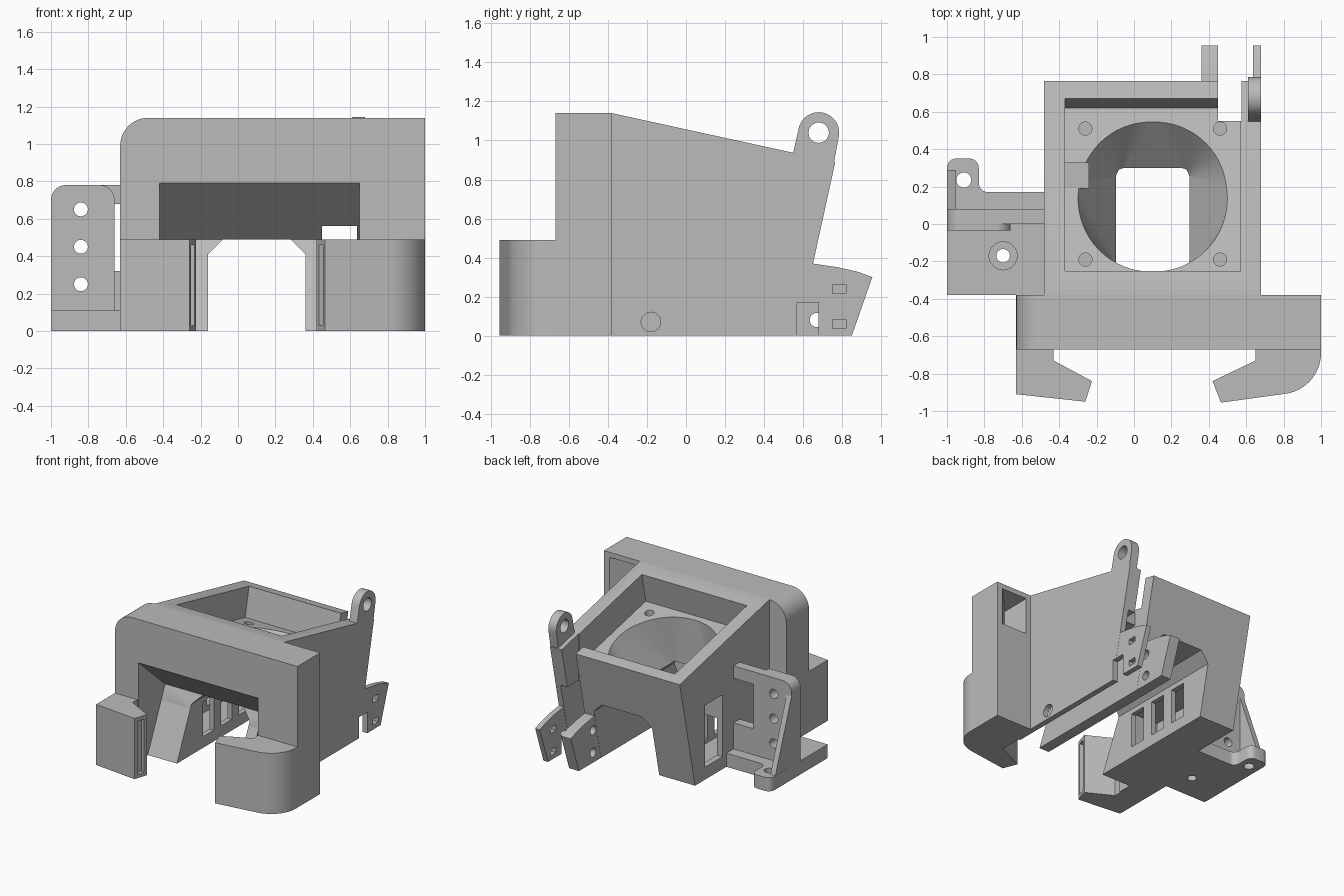
import bpy, bmesh
from math import sin, cos, pi, radians
from mathutils import Vector

cube = bpy.data.objects.get("Cube")
if cube:
    bpy.data.objects.remove(cube, do_unlink=True)

grey = bpy.data.materials.new("light grey plastic")
grey.use_nodes = True
grey.diffuse_color = (0.5, 0.5, 0.5, 1)
grey.node_tree.nodes["Principled BSDF"].inputs["Base Color"].default_value = (0.5, 0.5, 0.5, 1)


def add_object(name, bm):
    bmesh.ops.recalc_face_normals(bm, faces=bm.faces)
    mesh = bpy.data.meshes.new(name)
    bm.to_mesh(mesh)
    bm.free()
    mesh.materials.append(grey)
    ob = bpy.data.objects.new(name, mesh)
    bpy.context.collection.objects.link(ob)
    return ob


def prism(name, outline, axis, lo, hi):
    """Extrude a 2D outline along an axis from lo to hi."""
    place = {"x": lambda p, t: (t, p[0], p[1]),
             "y": lambda p, t: (p[0], t, p[1]),
             "z": lambda p, t: (p[0], p[1], t)}[axis]
    bm = bmesh.new()
    a = [bm.verts.new(place(p, lo)) for p in outline]
    b = [bm.verts.new(place(p, hi)) for p in outline]
    bm.faces.new(a)
    bm.faces.new(b)
    n = len(a)
    for i in range(n):
        bm.faces.new((a[i], a[(i + 1) % n], b[(i + 1) % n], b[i]))
    return add_object(name, bm)


def box(name, x, y, z):
    return prism(name, [(x[0], y[0]), (x[1], y[0]), (x[1], y[1]), (x[0], y[1])], "z", *z)


def hull(name, points):
    bm = bmesh.new()
    for p in points:
        bm.verts.new(p)
    bmesh.ops.convex_hull(bm, input=bm.verts)
    return add_object(name, bm)


def arc(cx, cy, r, start, end, n=12):
    return [(cx + r * cos(radians(start + (end - start) * i / n)),
             cy + r * sin(radians(start + (end - start) * i / n))) for i in range(n + 1)]


def rod(axis, c, r, lo, hi):
    return prism("cutter", arc(*c, r, 0, 360, 40)[:-1], axis, lo, hi)


def cut(ob, *cutters):
    for c in cutters:
        c.hide_render = True
        m = ob.modifiers.new("cut", "BOOLEAN")
        m.operation, m.solver, m.object = "DIFFERENCE", "EXACT", c
        bpy.context.view_layer.objects.active = ob
        bpy.ops.object.modifier_apply(modifier=m.name)
        bpy.data.objects.remove(c, do_unlink=True)


def plate_z(y):
    """Height of the tilted fan seat."""
    return 0.877 - 0.217 * (y + 0.30)


# Shared openings: tunnel, sloped front mouth, side channel
def tunnel():
    return prism("cutter", [(-0.16, -0.1), (0.36, -0.1), (0.36, 0.41), (0.28, 0.49),
                            (-0.08, 0.49), (-0.16, 0.41)], "y", -0.8, 0.9)


def front_mouth():
    return prism("cutter", [(-0.72, 0.83), (-0.67, 0.79), (-0.33, 0.49), (-0.56, -0.02),
                            (-0.72, -0.02)], "x", -0.42, 0.65)


def channel():
    return box("cutter", (0.45, 0.635), (-0.8, 0.95), (-0.1, 0.56))


# Front housing bridge
front = prism("front_housing", [(-0.63, 0), (1.0, 0), (1.0, 1.14)]
              + arc(-0.48, 0.99, 0.15, 90, 180), "y", -0.67, -0.38)
pocket = hull("cutter", [(0.72, -0.37, 1.1), (0.96, -0.37, 1.1), (0.96, -0.37, 0.8),
                         (0.72, -0.37, 0.8), (0.74, -0.6, 1.08), (0.74, -0.6, 0.84)])
cut(front, tunnel(), front_mouth(), channel(), pocket)

# Duct body with sloping top and leaning back wall
duct = prism("duct_body", [(-0.39, 0), (-0.39, 1.14), (-0.38, 1.14), (0.765, 0.89),
                           (0.57, 0)], "x", -0.48, 0.68)
recess = prism("cutter", [(-0.30, 0.877), (0.62, 0.677), (0.715, 1.12), (-0.21, 1.3)],
               "x", -0.37, 0.57)
funnel = hull("cutter", [(0.1 + x, y, plate_z(y) + 0.02) for x, y in arc(0, 0.155, 0.41, 0, 360, 64)[:-1]]
              + [(x, y, 0.45) for x in (-0.08, 0.28) for y in (-0.25, 0.25)])
notch = box("cutter", (0.45, 0.575), (0.55, 1), (-0.1, 1.3))
cut(duct, tunnel(), front_mouth(), channel(), recess, funnel, notch)

# Fan screw holes
for x in (-0.26, 0.46):
    for y in (-0.19, 0.51):
        cut(duct, rod("z", (x, y), 0.035, plate_z(y) - 0.08, plate_z(y) + 0.06))

# Hollow left leg, its outer opening and three inner windows
cut(duct, box("cutter", (-0.43, -0.2), (-0.25, 0.45), (0.06, 0.4)),
    box("cutter", (-0.6, -0.3), (0.22, 0.44), (0.1, 0.6)))
for y in (-0.15, 0.08, 0.31):
    cut(duct, box("cutter", (-0.25, -0.1), (y - 0.07, y + 0.07), (0.09, 0.37)))

# Side pin hole and square notch in the outer wall
cut(duct, rod("x", (-0.18, 0.07), 0.05, 0.6, 0.75),
    box("cutter", (0.6, 0.75), (0.57, 0.68), (-0.1, 0.17)))
box("cable_tab", (-0.37, -0.24), (0.19, 0.33), (0.6, 0.77))

# Hinge ear above the side wall
ear = prism("hinge_ear", [(0.53, 0.85), (0.55, 0.94)] + arc(0.68, 1.04, 0.105, 165, -10, 20)
            + [(0.757, 0.88), (0.74, 0.8)], "x", 0.61, 0.68)
cut(ear, rod("x", (0.68, 1.04), 0.052, 0.5, 0.8))

# Rear clamp wings
wing = [(0.5, 0), (0.85, 0), (0.955, 0.30), (0.88, 0.327), (0.78, 0.35), (0.645, 0.37), (0.5, 0.37)]
outer = prism("outer_clamp_wing", wing, "x", 0.637, 0.679)
inner = prism("inner_clamp_wing", wing, "x", 0.361, 0.449)
cut(outer, box("cutter", (0.6, 0.75), (0.57, 0.68), (-0.1, 0.17)))
for z in (0.06, 0.24):
    cut(outer, box("cutter", (0.6, 0.75), (0.75, 0.82), (z - 0.023, z + 0.023)))
    cut(inner, rod("x", (0.67, z + 0.02), 0.036, 0.3, 0.5))

# Front hooked feet
left_foot = prism("right_hook_foot", [(-0.63, -0.66), (-0.63, -0.91), (-0.26, -0.95),
                                      (-0.225, -0.84), (-0.43, -0.73), (-0.43, -0.66)], "z", 0, 0.49)
right_foot = prism("left_hook_foot", [(0.65, -0.66), (0.65, -0.73), (0.42, -0.84), (0.465, -0.955)]
                   + arc(0.78, -0.69, 0.22, -85, 0) + [(1.0, -0.66)], "z", 0, 0.49)
for foot, tip, slant in ((left_foot, Vector((-0.243, -0.895)), Vector((0.035, 0.11))),
                         (right_foot, Vector((0.443, -0.898)), Vector((-0.045, 0.115)))):
    along = slant.normalized() * 0.03
    across = Vector((along.y, -along.x))
    ring = [tip + along + across, tip + along - across, tip - along - across, tip - along + across]
    cut(foot, prism("cutter", ring, "z", 0.03, 0.46))

# Side bracket base
base = prism("bracket_base", [(-1, -0.38), (-0.47, -0.38), (-0.47, 0.17), (-0.78, 0.17)]
             + arc(-0.78, 0.22, 0.05, 270, 180, 6) + arc(-0.88, 0.30, 0.05, 0, 90, 6)
             + arc(-0.95, 0.30, 0.05, 90, 180, 6), "z", 0, 0.11)
cut(base, rod("z", (-0.91, 0.235), 0.04, -0.1, 0.2), rod("z", (-0.70, -0.17), 0.036, -0.1, 0.2),
    rod("z", (-0.70, -0.17), 0.075, 0.095, 0.2))

# Upright bracket plate with screw holes, ties and gusset
upright = prism("bracket_upright", [(-1, 0.1), (-0.66, 0.1)] + arc(-0.74, 0.70, 0.08, 0, 90)
                + arc(-0.92, 0.70, 0.08, 90, 180), "y", -0.035, 0.08)
for z in (0.25, 0.45, 0.65):
    cut(upright, rod("y", (-0.84, z), 0.037, -0.2, 0.2))
prism("upper_bracket_tie", [(-0.76, 0.68), (-0.47, 0.68), (-0.47, 0.78), (-0.76, 0.78)], "y", 0.0, 0.079)
box("lower_bracket_tie", (-0.68, -0.47), (0.0, 0.079), (0.1, 0.32))
prism("bracket_gusset", [(0.07, 0.1), (0.29, 0.1), (0.07, 0.70)], "x", -0.999, -0.955)

# Smooth only the curved surfaces
for ob in bpy.context.collection.objects:
    ob.select_set(ob.type == "MESH" and grey.name in ob.data.materials)
bpy.context.view_layer.objects.active = duct
bpy.ops.object.shade_smooth_by_angle(angle=radians(25))
